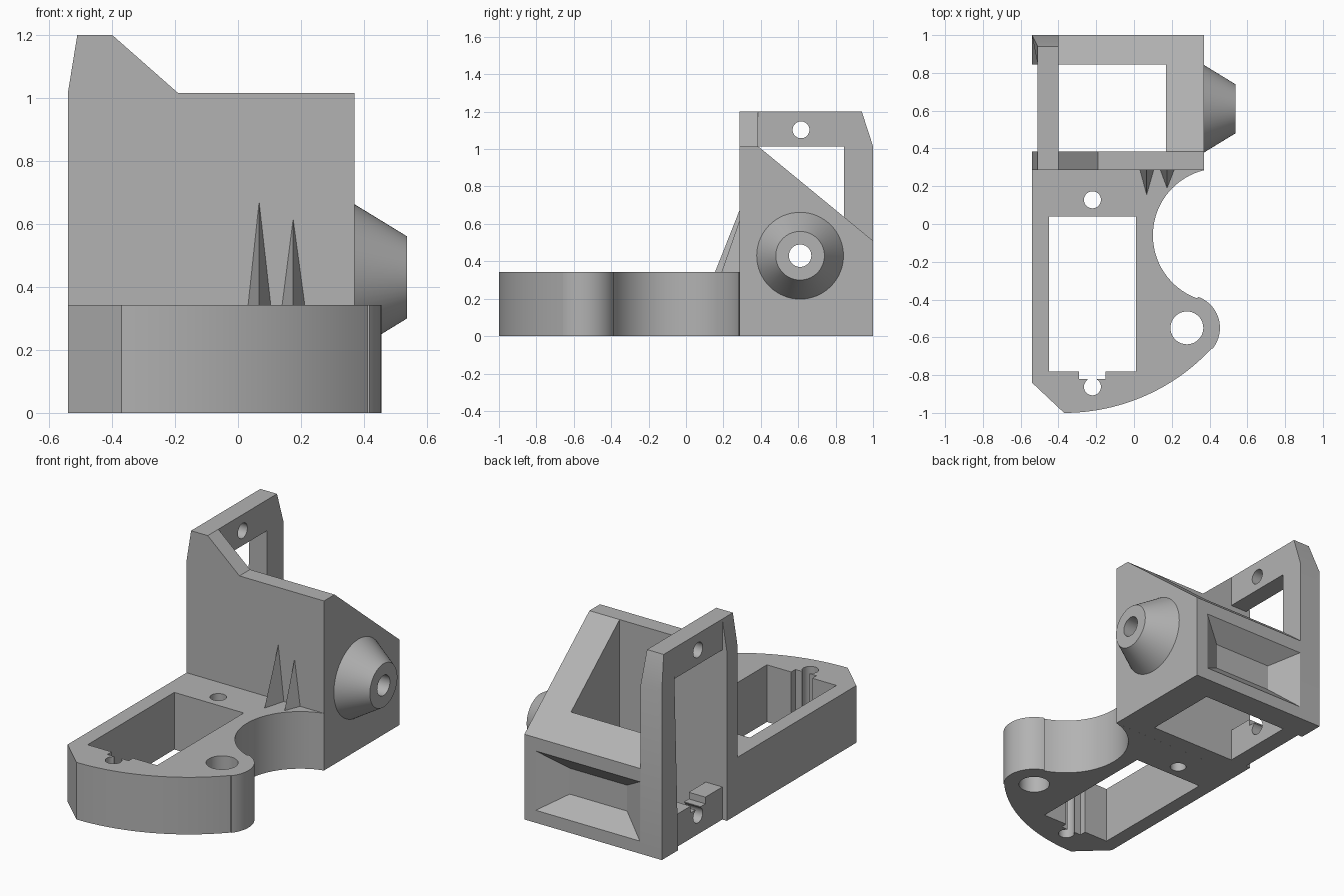
import bpy, bmesh
from math import sin, cos, pi, radians, atan2

if "Cube" in bpy.data.objects:
    bpy.data.objects.remove(bpy.data.objects["Cube"], do_unlink=True)

GREY = (0.45, 0.45, 0.45, 1)
mat = bpy.data.materials.new("plain grey")
mat.use_nodes = True
mat.diffuse_color = GREY
mat.node_tree.nodes["Principled BSDF"].inputs["Base Color"].default_value = GREY


def finish(name, bm):
    bmesh.ops.remove_doubles(bm, verts=bm.verts, dist=1e-5)
    bmesh.ops.recalc_face_normals(bm, faces=bm.faces)
    me = bpy.data.meshes.new(name)
    bm.to_mesh(me)
    bm.free()
    me.materials.append(mat)
    ob = bpy.data.objects.new(name, me)
    bpy.context.collection.objects.link(ob)
    return ob


def loft(name, axis, low, high, a, b):
    """Solid between two outlines with equal point counts, along an axis."""
    place = {"x": lambda u, v, w: (w, u, v),
             "y": lambda u, v, w: (u, w, v),
             "z": lambda u, v, w: (u, v, w)}[axis]
    bm = bmesh.new()
    r1 = [bm.verts.new(place(u, v, a)) for u, v in low]
    r2 = [bm.verts.new(place(u, v, b)) for u, v in high]
    bm.faces.new(r1)
    bm.faces.new(r2)
    for i in range(len(r1)):
        j = (i + 1) % len(r1)
        bm.faces.new((r1[i], r1[j], r2[j], r2[i]))
    return finish(name, bm)


def prism(name, axis, pts, a, b):
    return loft(name, axis, pts, pts, a, b)


def rect(u0, u1, v0, v1):
    return [(u0, v0), (u1, v0), (u1, v1), (u0, v1)]


def arc(cu, cv, r, start, end, n=24):
    return [(cu + r * cos(start + (end - start) * i / n),
             cv + r * sin(start + (end - start) * i / n)) for i in range(n + 1)]


def circle(cu, cv, r, n=40):
    return arc(cu, cv, r, 0, 2 * pi, n)[:-1]


def cut(ob, *cutters):
    for c in cutters:
        c.hide_render = True
        m = ob.modifiers.new("cut", "BOOLEAN")
        m.operation, m.solver, m.object = "DIFFERENCE", "EXACT", c
        bpy.context.view_layer.update()
        dg = bpy.context.evaluated_depsgraph_get()
        me = bpy.data.meshes.new_from_object(ob.evaluated_get(dg))
        ob.modifiers.clear()
        ob.data = me
        bpy.data.objects.remove(c, do_unlink=True)


def motor_opening(ob, axis, u, v0, v1, a, b):
    """Window with cable notch and slit at its low end, and two screw holes."""
    cut(ob,
        prism("window", axis, rect(u - .23, u + .23, v0, v1), a, b),
        prism("notch", axis, rect(u - .07, u + .07, v0 - .04, v0 + .02), a, b),
        prism("slit", axis, rect(u - .025, u + .025, v0 - .08, v0), a, b),
        prism("low_hole", axis, circle(u, v0 - .082, .045), a, b),
        prism("high_hole", axis, circle(u, v1 + .088, .045), a, b))


parts = []

# Front plate: chamfered corner, bowed edge, rounded lobe and concave bite
outline = [(-.54, .285), (-.54, -.84)]
outline += arc(-.37, .065, 1.065, -pi / 2, radians(-42.8))
outline += arc(.28, -.55, .175, radians(-38), radians(70))
outline += arc(.455, -.06, .355, radians(250), atan2(.345, -.085), 32)
base = prism("front_plate", "z", outline, 0, .342)
motor_opening(base, "z", -.22, -.78, .04, -.1, .5)
cut(base, prism("lobe_hole", "z", circle(.28, -.55, .087), -.1, .5))
parts.append(base)

# Upright front wall with raised shoulder
parts.append(prism("front_wall", "y",
                   [(-.54, 0), (.37, 0), (.37, 1.015), (-.19, 1.015),
                    (-.40, 1.2), (-.51, 1.2), (-.54, 1.015)], .285, .385))

# Sloped box: rear wall and thick right wall, with a tapered rear pocket
box = prism("sloped_box", "x", [(.385, 0), (1, 0), (1, .51), (.385, 1.015)], -.40, .37)
cut(box,
    prism("inside", "z", rect(-.6, .17, .2, .845), -.2, 1.4),
    loft("pocket", "y", rect(-.24, .14, .175, .33), rect(-.41, .31, .065, .44), .90, 1.01),
    prism("bore", "x", circle(.61, .43, .06), .1, .6))
parts.append(box)

# Side frame holding the second motor opening
frame = prism("side_frame", "x", [(.385, 0), (1, 0), (1, 1.015), (.94, 1.2), (.385, 1.2)],
              -.51, -.40)
motor_opening(frame, "x", .615, .195, 1.015, -.7, -.2)
parts.append(frame)

# Rear post rib, tapering into the frame at its top
rib = prism("rear_rib", "x", [(.845, 0), (1, 0), (1, 1.015), (.94, 1.2), (.845, 1.2)],
            -.54, -.51)
bm = bmesh.new()
bm.from_mesh(rib.data)
for v in bm.verts:
    if v.co.z > 1.1:
        v.co.x = -.51
bmesh.ops.remove_doubles(bm, verts=bm.verts, dist=1e-4)
bm.to_mesh(rib.data)
bm.free()
parts.append(rib)

# Conical boss on the right wall
boss = loft("cone_boss", "x", circle(.61, .43, .232, 64), circle(.61, .43, .13, 64), .37, .537)
cut(boss, prism("bore", "x", circle(.61, .43, .06), .1, .7))
parts.append(boss)

# Pointed gussets between plate and front wall
for i, (x, top, tip) in enumerate([(.067, .67, .155), (.175, .615, .19)]):
    bm = bmesh.new()
    vs = [bm.verts.new(p) for p in
          [(x - .035, .285, .342), (x + .037, .285, .342), (x, tip, .342), (x, .285, top)]]
    for a, b, c in [(0, 1, 2), (0, 1, 3), (1, 2, 3), (0, 2, 3)]:
        bm.faces.new((vs[a], vs[b], vs[c]))
    parts.append(finish(f"gusset_{i + 1}", bm))

# Smooth the curves, keep edges sharp
bpy.ops.object.select_all(action="DESELECT")
for ob in parts:
    ob.select_set(True)
bpy.context.view_layer.objects.active = parts[0]
bpy.ops.object.shade_smooth_by_angle(angle=radians(25))
